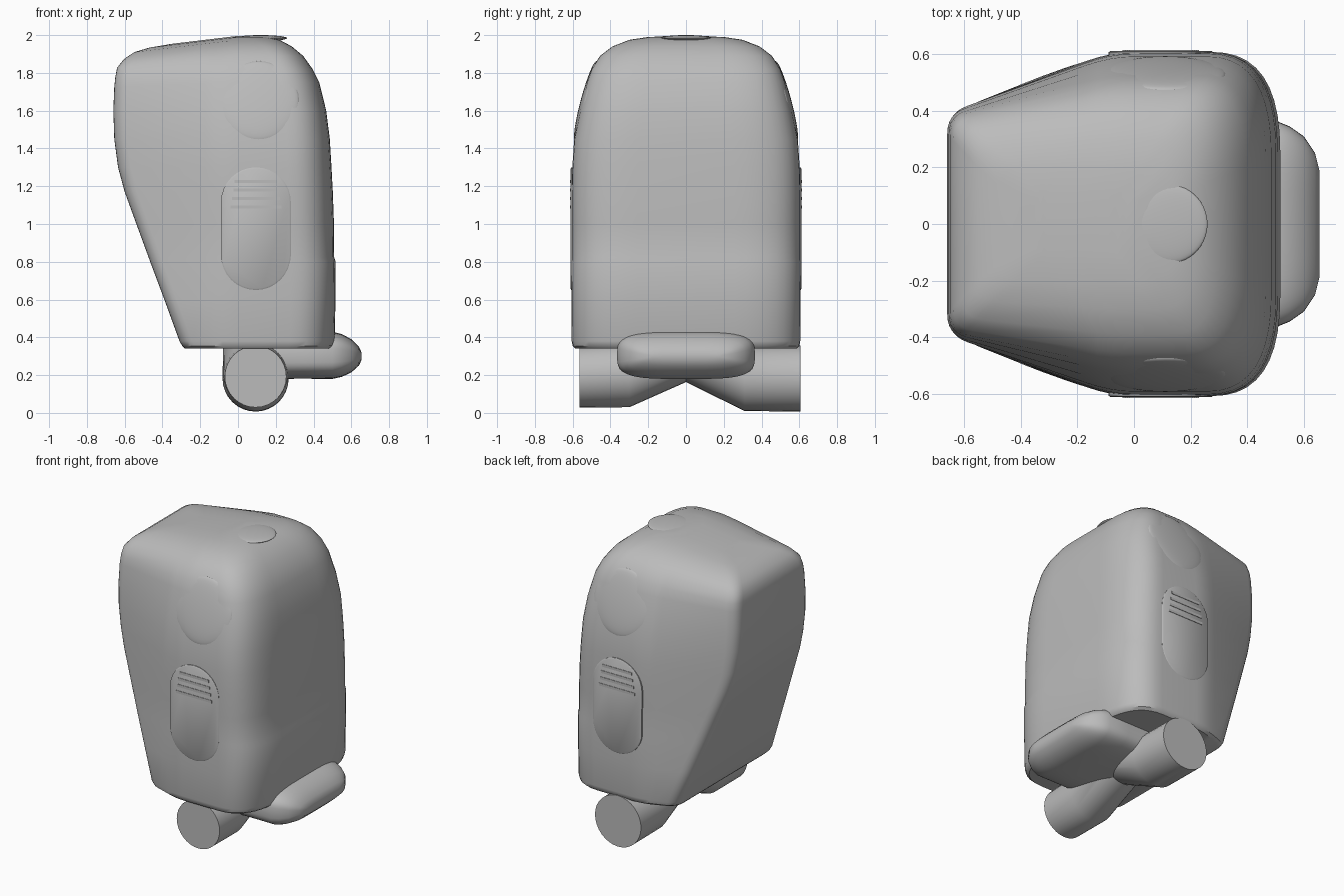
import bpy, bmesh, math
from mathutils import Vector

cube = bpy.data.objects.get("Cube")
if cube:
    bpy.data.objects.remove(cube, do_unlink=True)

GREY = (0.5, 0.5, 0.5, 1.0)
mat = bpy.data.materials.new("plain grey")
mat.use_nodes = True
mat.diffuse_color = GREY
mat.node_tree.nodes["Principled BSDF"].inputs["Base Color"].default_value = GREY


def finish(name, bm, angle=35):
    """Turn a bmesh into a named, smooth-shaded grey object."""
    bmesh.ops.recalc_face_normals(bm, faces=bm.faces)
    me = bpy.data.meshes.new(name)
    bm.to_mesh(me)
    bm.free()
    me.materials.append(mat)
    ob = bpy.data.objects.new(name, me)
    bpy.context.collection.objects.link(ob)
    bpy.ops.object.select_all(action="DESELECT")
    ob.select_set(True)
    bpy.context.view_layer.objects.active = ob
    bpy.ops.object.shade_smooth_by_angle(angle=math.radians(angle))
    return ob


def loft(name, rings, angle=35):
    """Skin equal-length rings; each end is closed with strips across the ring."""
    bm = bmesh.new()
    loops = [[bm.verts.new(p) for p in r] for r in rings]
    n = len(rings[0])
    for a, b in zip(loops, loops[1:]):
        for i in range(n):
            j = (i + 1) % n
            bm.faces.new((a[i], a[j], b[j], b[i]))
    for loop in (loops[0], loops[-1]):
        for i in range(n // 2):
            quad = [loop[i], loop[i + 1], loop[n - i - 1], loop[(n - i) % n]]
            bm.faces.new(list(dict.fromkeys(quad)))
    return finish(name, bm, angle)


def rounded(prev, c, nxt, da, db, steps=8):
    """Points of a curved corner at c between two straight edges."""
    prev, c, nxt = Vector(prev), Vector(c), Vector(nxt)
    a = c + (prev - c).normalized() * min(da, 0.6 * (prev - c).length)
    b = c + (nxt - c).normalized() * min(db, 0.4 * (nxt - c).length)
    return [a * (1 - t) ** 2 + c * 2 * t * (1 - t) + b * t * t
            for t in (k / steps for k in range(steps + 1))]


# Body: tapered plan, slanted back, domed roof that dips towards the back
# height, back x, back half width, side half width, front x
SECTIONS = [
    (0.34, -0.28, 0.50, 0.585, 0.49), (0.355, -0.295, 0.525, 0.60, 0.505),
    (0.38, -0.31, 0.53, 0.605, 0.512), (0.60, -0.39, 0.50, 0.607, 0.516),
    (0.80, -0.465, 0.47, 0.608, 0.517), (0.825, -0.474, 0.466, 0.606, 0.509),
    (1.00, -0.538, 0.44, 0.606, 0.508), (1.17, -0.60, 0.415, 0.606, 0.502),
    (1.30, -0.635, 0.40, 0.602, 0.495), (1.45, -0.655, 0.395, 0.592, 0.486),
    (1.60, -0.66, 0.39, 0.562, 0.467), (1.75, -0.655, 0.385, 0.525, 0.43),
    (1.82, -0.65, 0.38, 0.50, 0.395), (1.89, -0.64, 0.365, 0.455, 0.345),
    (1.94, -0.605, 0.33, 0.39, 0.285), (1.975, -0.55, 0.27, 0.30, 0.22),
    (1.99, -0.47, 0.20, 0.20, 0.15), (1.996, -0.35, 0.10, 0.10, 0.05),
]


def body_ring(z, xb, wb, w, xf):
    xs = min(-0.08, xf - 0.35)
    front, corner, side, back, mid = (xf, 0), (xf, w), (xs, w), (xb, wb), (xb, 0)
    half = [Vector(front)]
    half += rounded(front, corner, side, 0.35, 0.27, 10)
    half += rounded(corner, side, back, 0.08, 0.10, 4)
    half += rounded(side, back, mid, 0.07, 0.07, 6)
    half.append(Vector(mid))
    plan = half + [Vector((p.x, -p.y)) for p in reversed(half[1:-1])]
    t = min(max((z - 1.6) / 0.4, 0), 1)
    dip = 0.12 * t * t * (3 - 2 * t)
    return [(p.x, p.y, z + dip * min(p.x, 0)) for p in plan]


loft("body", [body_ring(*s) for s in SECTIONS])

# Cross pipe under the body: bends upward to a mitre in the middle
# y, centre height, radius
PIPE = [(-0.565, 0.192, 0.163), (-0.30, 0.20, 0.17), (0, 0.335, 0.172),
        (0.31, 0.185, 0.175), (0.605, 0.182, 0.175)]
loft("cross_pipe", [[(0.093 + r * math.cos(a), y, zc + r * math.sin(a))
                     for a in (math.tau * k / 32 for k in range(32))]
                    for y, zc, r in PIPE], 25)

# Rounded lip sticking out at the bottom
# x, centre height, half height, half width
LIP = [(0.15, 0.30, 0.12, 0.365), (0.35, 0.303, 0.122, 0.365),
       (0.50, 0.305, 0.125, 0.365), (0.55, 0.304, 0.113, 0.345),
       (0.60, 0.302, 0.088, 0.31), (0.64, 0.30, 0.05, 0.25),
       (0.655, 0.30, 0.018, 0.19)]


def power(v, e):
    return math.copysign(abs(v) ** e, v)


loft("lip", [[(x, hy * power(math.cos(a), 0.5), zc + hz * power(math.sin(a), 0.6))
              for a in (math.tau * k / 48 for k in range(48))]
             for x, zc, hz, hy in LIP], 50)


def dome(name, loc, radii, tilt):
    """Shallow lens made from a squashed sphere."""
    bm = bmesh.new()
    bmesh.ops.create_uvsphere(bm, u_segments=40, v_segments=20, radius=1)
    bmesh.ops.scale(bm, vec=radii, verts=bm.verts)
    ob = finish(name, bm, 60)
    ob.location = loc
    ob.rotation_euler = tilt


# Shallow round cap on the roof
dome("roof_cap", (0.12, 0, 1.984), (0.14, 0.14, 0.016), (0, 0, 0))

for s, label in ((-1, "front"), (1, "back")):
    # Large round lens on the upper side wall
    dome(label + "_lens", (0.11, s * 0.53, 1.65), (0.215, 0.22, 0.028),
         (-s * math.radians(75), 0, 0))

    # Upright capsule plate lower down the side wall
    bm = bmesh.new()
    outline = []
    for k in range(33):
        a = math.pi * k / 16
        shift = 0.14 if k <= 16 else -0.14
        outline.append((0.095 + 0.185 * math.cos(a), 0.975 + shift + 0.185 * math.sin(a)))
    inner = [(0.095 + (x - 0.095) * 0.96, 0.975 + (z - 0.975) * 0.975) for x, z in outline]
    loops = [[bm.verts.new((x, s * y, z)) for x, z in pts]
             for y, pts in ((0.59, outline), (0.607, outline), (0.612, inner))]
    for a, b in zip(loops, loops[1:]):
        for i in range(33):
            j = (i + 1) % 33
            bm.faces.new((a[i], a[j], b[j], b[i]))
    bm.faces.new(loops[0])
    bm.faces.new(loops[-1])
    finish(label + "_plate", bm)

    # Thin slats across the top of the plate
    for k in range(4):
        bm = bmesh.new()
        bmesh.ops.create_cube(bm, size=1)
        bmesh.ops.scale(bm, vec=(0.27 - 0.015 * k, 0.008, 0.018), verts=bm.verts)
        bmesh.ops.translate(bm, vec=(0.095, s * 0.611, 1.09 + 0.045 * k), verts=bm.verts)
        finish(f"{label}_slat_{k + 1}", bm)
